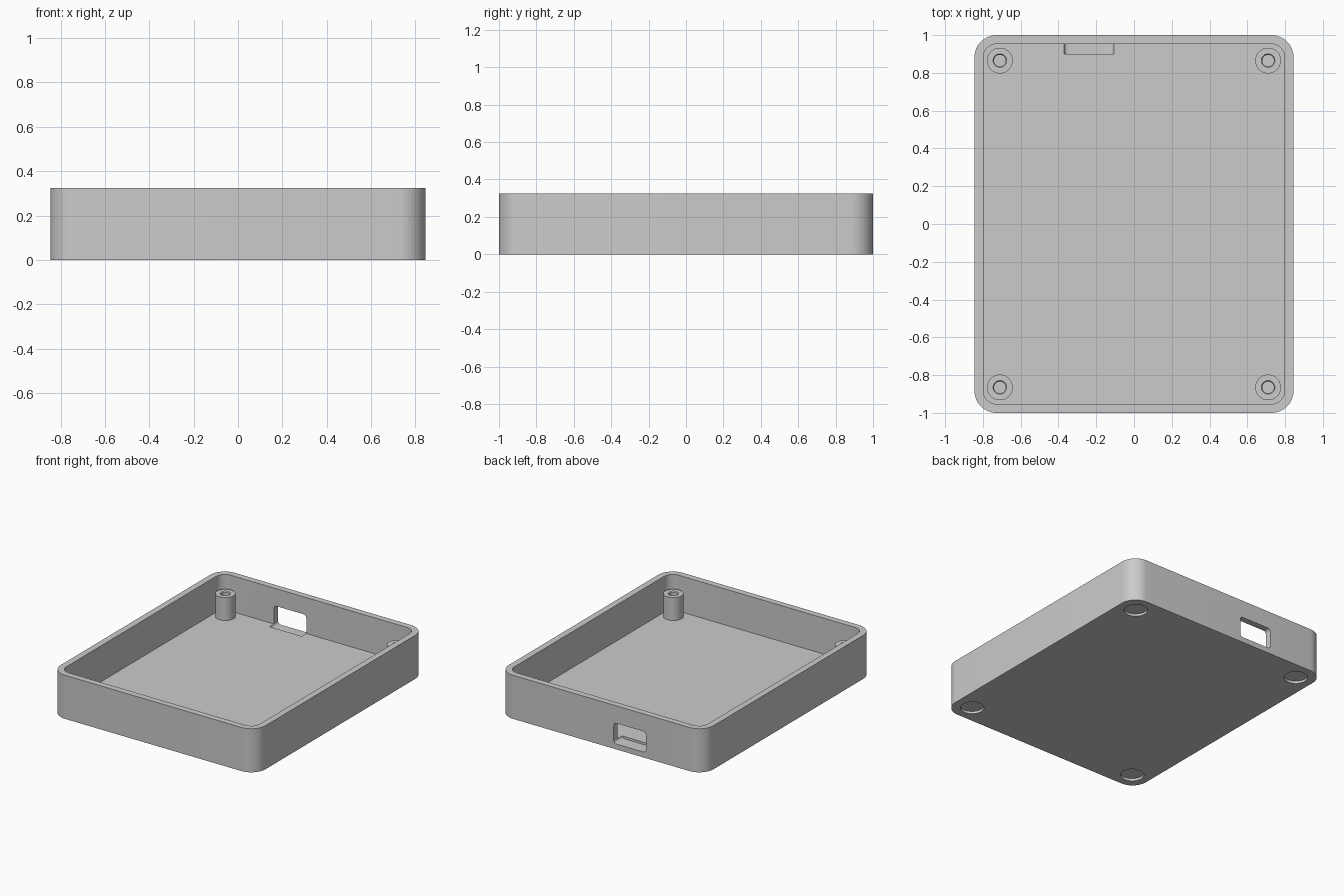
import bpy, bmesh, math

W, D, H = 0.845, 1.0, 0.325      # half width, half depth, height
WALL, FLOOR, R = 0.047, 0.057, 0.118

cube = bpy.data.objects.get("Cube")
if cube:
    bpy.data.objects.remove(cube, do_unlink=True)

grey = bpy.data.materials.new("light grey plastic")
grey.use_nodes = True
grey.diffuse_color = (0.6, 0.6, 0.6, 1)
grey.node_tree.nodes["Principled BSDF"].inputs["Base Color"].default_value = (0.6, 0.6, 0.6, 1)


def rounded_rect(hw, hd, r, steps=12):
    """Counter-clockwise outline of a rectangle with round corners."""
    pts = []
    for i, (sx, sy) in enumerate([(1, 1), (-1, 1), (-1, -1), (1, -1)]):
        for k in range(steps + 1):
            a = math.pi / 2 * (i + k / steps)
            pts.append((sx * (hw - r) + r * math.cos(a), sy * (hd - r) + r * math.sin(a)))
    return pts


def circle(r, n=48):
    return [(r * math.cos(math.tau * k / n), r * math.sin(math.tau * k / n)) for k in range(n)]


def loft(name, sections):
    """Join (outline, z) sections into a solid, capping the first and last."""
    bm = bmesh.new()
    rings = [[bm.verts.new((x, y, z)) for x, y in pts] for pts, z in sections]
    for a, b in zip(rings, rings[1:]):
        n = len(a)
        for i in range(n):
            j = (i + 1) % n
            bm.faces.new((a[i], a[j], b[j], b[i]))
    bm.faces.new(rings[0][::-1])
    bm.faces.new(rings[-1])
    bmesh.ops.recalc_face_normals(bm, faces=bm.faces)
    mesh = bpy.data.meshes.new(name)
    bm.to_mesh(mesh)
    bm.free()
    mesh.materials.append(grey)
    obj = bpy.data.objects.new(name, mesh)
    bpy.context.collection.objects.link(obj)
    return obj


def smooth(obj):
    bpy.ops.object.select_all(action='DESELECT')
    obj.select_set(True)
    bpy.context.view_layer.objects.active = obj
    bpy.ops.object.shade_smooth_by_angle(angle=math.radians(30))


def cut(target, cutter):
    """Subtract the cutter for good and remove it."""
    cutter.hide_render = True
    mod = target.modifiers.new("cut", 'BOOLEAN')
    mod.operation, mod.solver, mod.object = 'DIFFERENCE', 'EXACT', cutter
    bpy.ops.object.select_all(action='DESELECT')
    target.select_set(True)
    bpy.context.view_layer.objects.active = target
    bpy.ops.object.modifier_apply(modifier=mod.name)
    bpy.data.objects.remove(cutter, do_unlink=True)


# Open tray with round corners
outer = rounded_rect(W, D, R)
inner = rounded_rect(W - WALL, D - WALL, R - WALL)
tray = loft("tray", [(outer, 0), (outer, H), (inner, H), (inner, FLOOR)])

# Connector opening in the back wall, running a little into the floor
slot = rounded_rect(0.133, 0.0775, 0.022, 6)
opening = loft("opening_cutter", [(slot, -0.1), (slot, 0.1)])
opening.rotation_euler.x = math.pi / 2
opening.location = (-0.237, 1.0, 0.1175)
cut(tray, opening)

# Shallow foot recesses underneath and hollow screw posts above
post_profile = [(0.068, FLOOR - 0.01), (0.068, 0.228), (0.036, 0.228),
                (0.031, 0.222), (0.031, 0.075)]
for side, sx in (("left", 1), ("right", -1)):
    for end, sy in (("back", 1), ("front", -1)):
        spot = (0.71 * sx, 0.865 * sy, 0)
        recess = loft("recess_cutter", [(circle(0.08), -0.05), (circle(0.08), 0.018)])
        recess.location = spot
        cut(tray, recess)
        post = loft(f"screw_post_{end}_{side}", [(circle(r), z) for r, z in post_profile])
        post.location = spot
        smooth(post)

smooth(tray)
